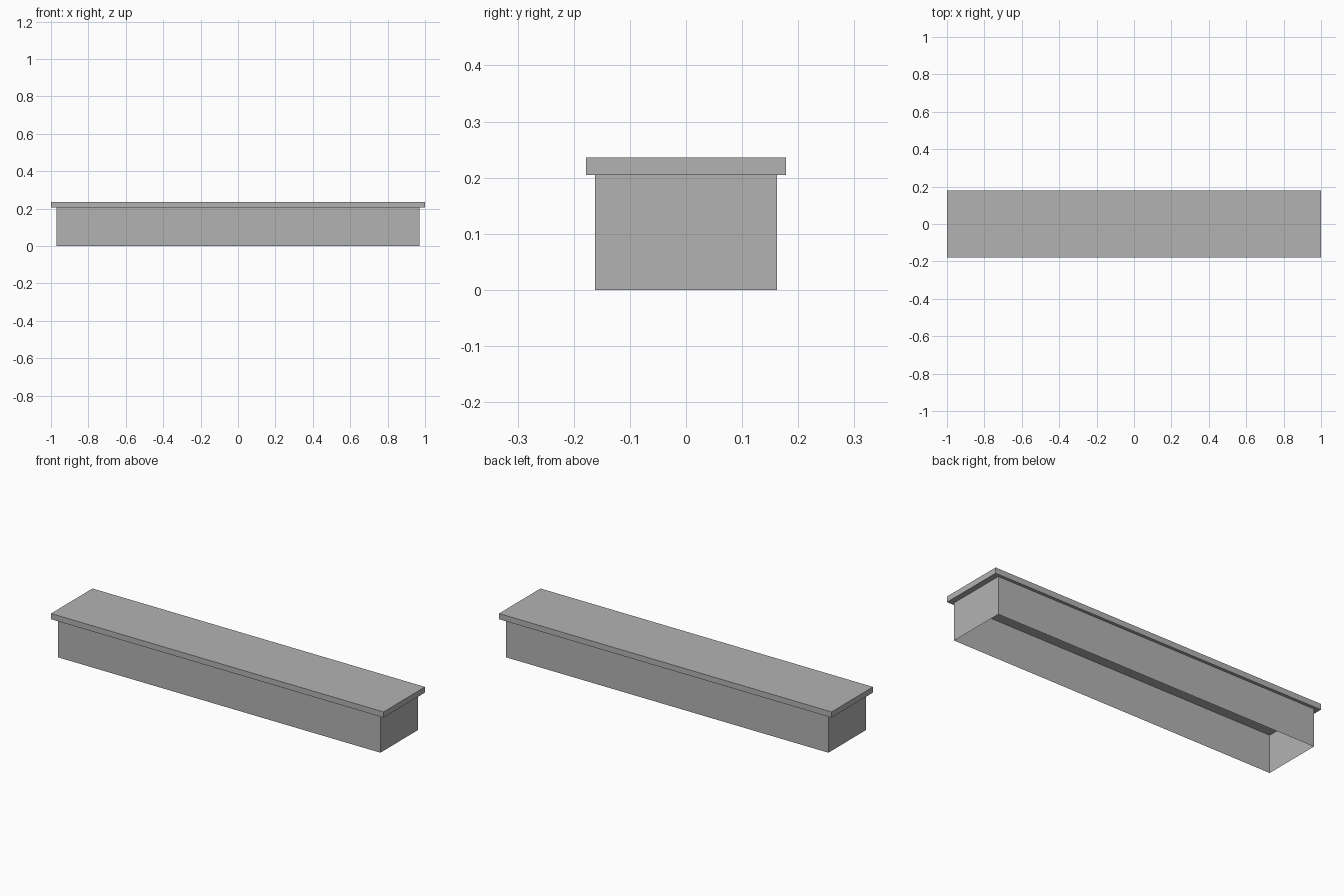
import bpy
import bmesh

if "Cube" in bpy.data.objects:
    bpy.data.objects.remove(bpy.data.objects["Cube"])

grey = bpy.data.materials.new("plain_grey")
grey.diffuse_color = (0.45, 0.45, 0.45, 1)
grey.use_nodes = True
grey.node_tree.nodes["Principled BSDF"].inputs["Base Color"].default_value = grey.diffuse_color


def box(name, half_x, half_y, z0, z1, open_faces=False):
    """Box from half sizes; open_faces leaves only the four side walls."""
    bm = bmesh.new()
    bmesh.ops.create_cube(bm, size=2)
    for v in bm.verts:
        v.co = (v.co.x * half_x, v.co.y * half_y, z1 if v.co.z > 0 else z0)
    bm.normal_update()
    if open_faces:
        ends = [f for f in bm.faces if abs(f.normal.z) > 0.5]
        bmesh.ops.delete(bm, geom=ends, context='FACES_ONLY')
    mesh = bpy.data.meshes.new(name)
    bm.to_mesh(mesh)
    bm.free()
    mesh.materials.append(grey)
    obj = bpy.data.objects.new(name, mesh)
    bpy.context.collection.objects.link(obj)
    return obj


# Hollow base: thin walls, open underneath, closed above by the slab
box("base_walls", 0.97, 0.162, 0, 0.205, open_faces=True)

# Overhanging top slab
box("top_slab", 1.0, 0.178, 0.205, 0.236)
